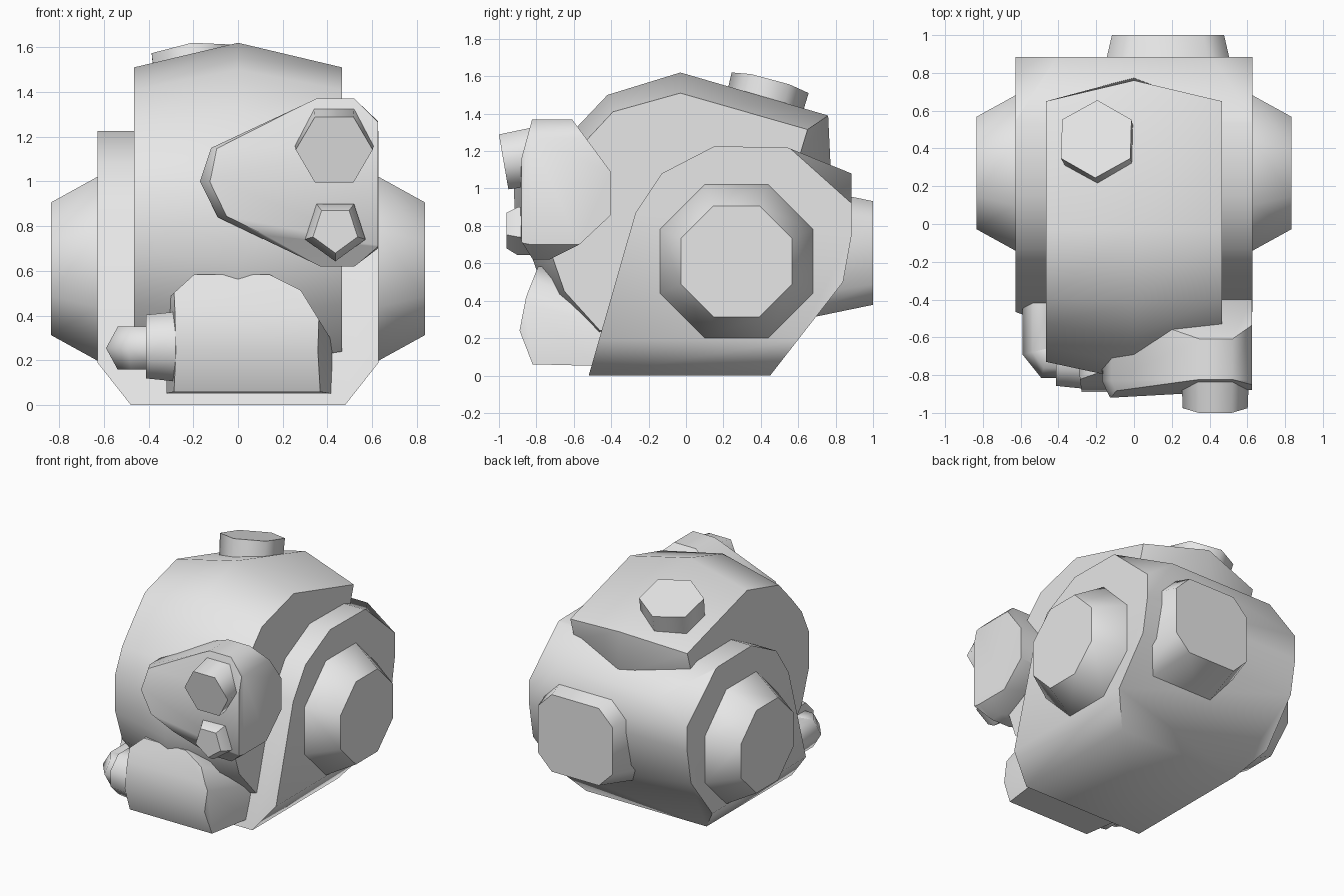
import bpy, bmesh, math
from mathutils import Vector

cube = bpy.data.objects.get("Cube")
if cube:
    bpy.data.objects.remove(cube, do_unlink=True)

grey = bpy.data.materials.new("plain_grey")
grey.use_nodes = True
grey.diffuse_color = (0.8, 0.8, 0.8, 1)
grey.node_tree.nodes["Principled BSDF"].inputs["Base Color"].default_value = (0.8, 0.8, 0.8, 1)

X, Y, Z = Vector((1, 0, 0)), Vector((0, 1, 0)), Vector((0, 0, 1))


def loft(rings):
    """Skin a list of equal-length point rings and cap both ends."""
    bm = bmesh.new()
    vs = [[bm.verts.new(p) for p in r] for r in rings]
    n = len(vs[0])
    for a, b in zip(vs, vs[1:]):
        for i in range(n):
            j = (i + 1) % n
            bm.faces.new((a[i], a[j], b[j], b[i]))
    bm.faces.new(vs[0])
    bm.faces.new(vs[-1])
    bmesh.ops.recalc_face_normals(bm, faces=bm.faces)
    return bm


def cut(bm, point, normal):
    """Slice off everything on the normal's side and close the hole."""
    geom = bm.verts[:] + bm.edges[:] + bm.faces[:]
    bmesh.ops.bisect_plane(bm, geom=geom, plane_co=point, plane_no=Vector(normal).normalized(),
                           clear_outer=True, dist=1e-5)
    open_edges = [e for e in bm.edges if e.is_boundary]
    if open_edges:
        bmesh.ops.holes_fill(bm, edges=open_edges, sides=0)
    bmesh.ops.recalc_face_normals(bm, faces=bm.faces)


def finish(name, bm, angle=57):
    me = bpy.data.meshes.new(name)
    bm.to_mesh(me)
    bm.free()
    me.materials.append(grey)
    ob = bpy.data.objects.new(name, me)
    bpy.context.collection.objects.link(ob)
    bpy.ops.object.select_all(action='DESELECT')
    ob.select_set(True)
    bpy.context.view_layer.objects.active = ob
    bpy.ops.object.shade_smooth_by_angle(angle=math.radians(angle))
    return ob


def ring(center, n, r, u, v, start=0.0):
    return [Vector(center) + r * (math.cos(start + i * math.tau / n) * u
                                  + math.sin(start + i * math.tau / n) * v) for i in range(n)]


# Wide shell around the back and sides
shell = [(-.52, 0), (.45, 0), (.84, .5), (.885, .75), (.885, 1.08), (.54, 1.22),
         (.15, 1.225), (-.13, 1.08), (-.27, .87)]
bm = loft([[(x, y, z) for y, z in shell] for x in (-.628, .628)])
for s in (-1, 1):
    cut(bm, (s * .628, 0, .19), (s * .19, 0, -.15))          # lower side chamfer
    a, b, c = Vector((s * .628, .55, 1.22)), Vector((s * .41, .885, 1.08)), Vector((s * .615, .885, .93))
    n = (b - a).cross(c - a)
    cut(bm, a, n if n.x * s > 0 else -n)                     # upper rear corner
finish("outer_shell", bm)

# Domed centre of the head, fuller along the middle
edge = [(-.46, .24), (-.65, .45), (-.73, .68), (-.73, .95), (-.65, 1.12), (-.53, 1.26),
        (-.39, 1.41), (-.03, 1.51), (.65, 1.315), (.60, 1.15), (.2, .3)]
middle = [(-.51, .17), (-.74, .40), (-.83, .65), (-.83, .95), (-.74, 1.15), (-.60, 1.31),
          (-.42, 1.50), (-.03, 1.62), (.76, 1.39), (.775, 1.08), (.2, .25)]
bm = loft([[(x, y, z) for y, z in pts] for x, pts in ((-.465, edge), (0, middle), (.465, edge))])
finish("head_dome", bm, 50)

# Octagonal ear pods
k = 1 / math.cos(math.pi / 8)
for s, name in ((1, "left_ear_pod"), (-1, "right_ear_pod")):
    bm = loft([ring((s * x, .27, .61), 8, r * k, Y, Z, math.pi / 8)
               for x, r in ((.55, .41), (.63, .41), (.835, .297))])
    finish(name, bm)


# Rear pod, a tapered block with cut corners
def cut_square(y, h, v, c):
    pts = [(h, v - c), (h - c, v), (c - h, v), (-h, v - c), (-h, c - v), (c - h, -v), (h - c, -v), (h, c - v)]
    return [(.18 + px, y, .655 + pz) for px, pz in pts]


finish("rear_pod", loft([cut_square(.55, .40, .37, .13), cut_square(1.0, .297, .277, .11)]))

# Tilted knob on top
up = Vector((-.1, .26, .96)).normalized()
u = (Y - up * Y.dot(up)).normalized()
v = up.cross(u)
top = Vector((-.2, .45, 1.565))
finish("top_knob", loft([ring(top - up * .25, 6, .205, u, v), ring(top, 6, .213, u, v)]), 62)

# Eye plate wrapping round the left side
outline = [(-.17, 1.0), (-.12, 1.15), (.35, 1.37), (.52, 1.37), (.625, 1.27),
           (.625, .70), (.52, .62), (.37, .62), (-.09, .84)]
inset = [(.62 + (x - .62) * .945, 1.0 + (z - 1.0) * .97) for x, z in outline]
bm = loft([[(x, -.40, z) for x, z in outline],
           [(x, -.83, z) for x, z in outline],
           [(x, -.92 + .055 * (x + .13), z) for x, z in inset]])
for p, n in (((0, -.58, 1.33), (0, .23, .17)), ((0, -.57, .70), (0, .15, -.16)),
             ((0, -.57, .70), (0, .08, -.16)), ((0, -.88, 1.16), (0, -.22, .06)),
             ((0, -.875, .71), (0, -.08, -.05))):
    cut(bm, p, n)
finish("eye_plate", bm, 50)

# Upper hexagonal eye, tilted a little downwards
facing = Vector((0, -.985, -.17))
tall = Vector((0, -.17, .985))
front = Vector((.43, -.975, 1.142))
finish("upper_eye", loft([ring(front - facing * .2, 6, .18, X, tall),
                          ring(front, 6, .172, X, tall)]), 62)

# Lower pentagonal eye, point down
finish("lower_eye", loft([ring((.435, y, .785), 5, r, X, Z, -math.pi / 2)
                          for y, r in ((-.80, .142), (-.90, .142), (-.96, .105))]), 50)

# Mouth block
jaw = [(-.42, .05), (-.82, .06), (-.89, .24), (-.855, .42), (-.79, .585), (-.73, .575), (-.42, .35)]
bm = loft([[(x, y, z) for y, z in jaw] for x in (-.32, .42)])
for p, n in (((-.28, -.87, 0), (-1, -.12, 0)), ((.36, -.87, 0), (1, -.15, 0)),
             ((-.30, 0, .49), (-.1, 0, .11)), ((.28, 0, .515), (.07, 0, .14)),
             ((.28, 0, .515), (.13, 0, .08))):
    cut(bm, p, n)
finish("mouth_block", bm, 50)

# Collar and elbow hose running from the mouth back into the shell
finish("hose_collar", loft([ring((x, -.715, .262), 8, r * k, Y, Z, math.pi / 8)
                            for x, r in ((-.25, .158), (-.285, .155), (-.412, .142))]))
rings = []
for x, y, ox, oy in ((-.36, -.71, 0, -1), (-.465, -.71, -.25, -1),
                     (-.485, -.665, -1, -.25), (-.485, -.40, -1, 0)):
    rings.append(ring((x, y, .255), 6, .105, Vector((ox, oy, 0)), Z * 1.06))
finish("elbow_hose", loft(rings), 62)
